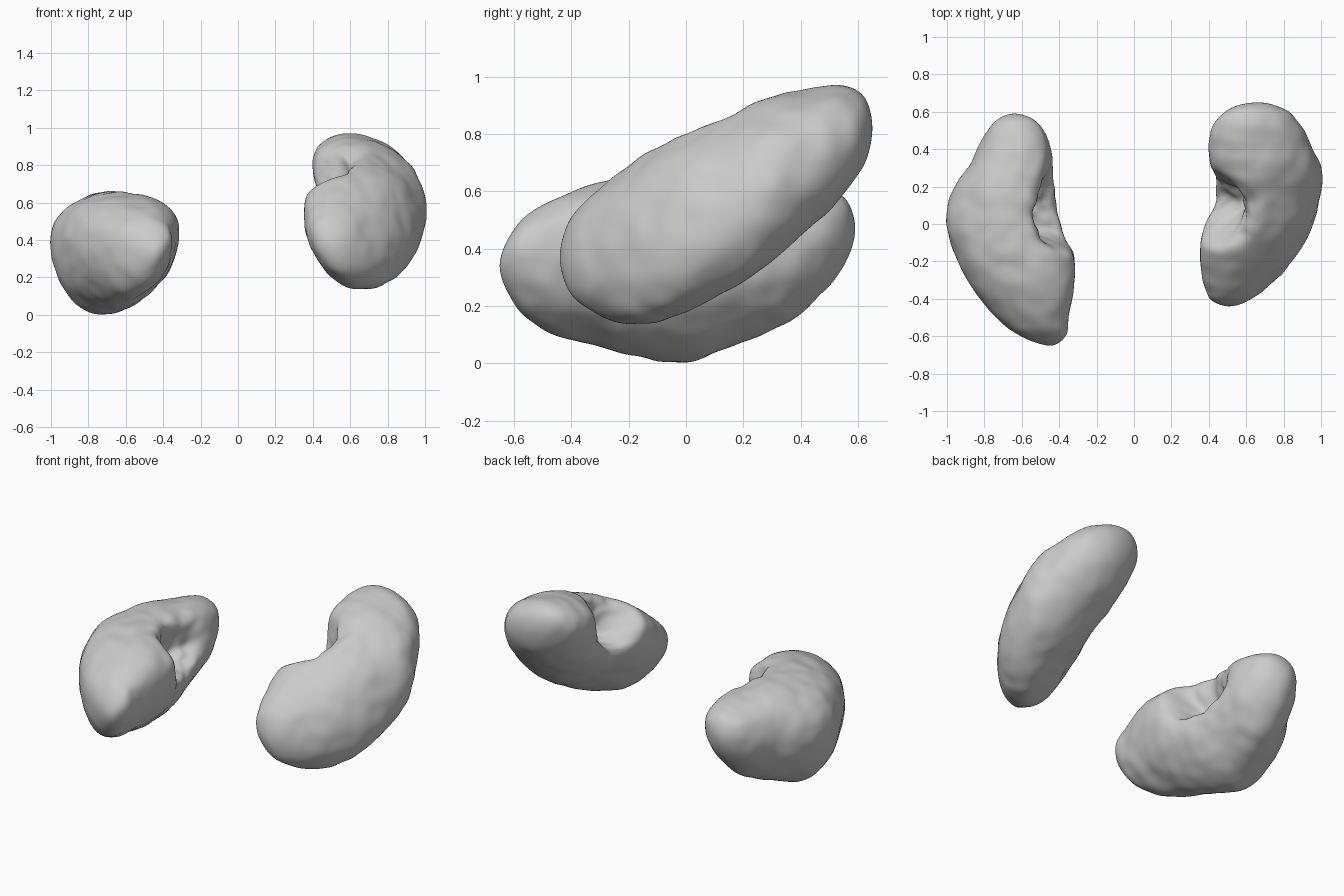
import bpy, bmesh, math
from mathutils import Vector, noise

if "Cube" in bpy.data.objects:
    bpy.data.objects.remove(bpy.data.objects["Cube"])

RINGS, SIDES = 110, 96


def catmull(p, t):
    """Smooth interpolation through the station list (t in index units)."""
    i = min(int(t), len(p) - 4)
    f = t - i
    out = []
    for a, b, c, d in zip(p[i], p[i + 1], p[i + 2], p[i + 3]):
        out.append(0.5 * (2 * b + (c - a) * f + (2 * a - 5 * b + 4 * c - d) * f ** 2
                          + (3 * b - a - 3 * c + d) * f ** 3))
    return out


def flip(s):
    """Mirrored ghost station, so that the pole closes round."""
    return (s[0], s[2], s[1], s[4], s[3])


def dent(v, centre, out, axis, front, back, across, depth):
    """Push the surface inwards around the hilum, with a steep front wall."""
    d = v - centre
    u, w, t = d.dot(axis), d.dot(out.cross(axis)), d.dot(out)
    along = (u / front) ** 4 if u < 0 else (u / back) ** 2
    k = math.exp(-along - (w / across) ** 2 - (t / 0.3) ** 2)
    rough = 1 + 0.25 * noise.noise(v * 14)
    return v - out * depth * k * rough


def kidney(name, stations, lean, keel, hilum):
    # stations: y, x min, x max, z min, z max
    pts = [flip(stations[1])] + stations + [flip(stations[-2])]
    centre, out, axis, *sizes = hilum
    centre, out, axis = Vector(centre), Vector(out).normalized(), Vector(axis).normalized()
    bm = bmesh.new()
    rings = []
    for r in range(RINGS + 1):
        y, x0, x1, z0, z1 = catmull(pts, r / RINGS * (len(stations) - 1))
        mid = Vector(((x0 + x1) / 2, y, (z0 + z1) / 2))
        ring = []
        for s in range(SIDES):
            a = 2 * math.pi * s / SIDES
            # leaning oval, widest above its middle
            v = mid + Vector(((x1 - x0) / 2 * math.cos(a), 0, (z1 - z0) / 2
                              * (math.sin(a + lean) + keel * math.cos(a + lean) ** 2)))
            # soft organic lumps
            lump = 0.011 * noise.noise(v * 4.5) + 0.007 * noise.noise(v * 11)
            size = (v - mid).length
            if size > 1e-4:
                v += (v - mid) / size * lump * min(1, size / 0.15)
            ring.append(bm.verts.new(dent(v, centre, out, axis, *sizes)))
        rings.append(ring)
    for lo, hi in zip(rings, rings[1:]):
        for s in range(SIDES):
            n = (s + 1) % SIDES
            bm.faces.new((lo[s], lo[n], hi[n], hi[s]))
    bmesh.ops.remove_doubles(bm, verts=bm.verts, dist=0.0005)
    bmesh.ops.recalc_face_normals(bm, faces=bm.faces)
    for f in bm.faces:
        f.smooth = True
    mesh = bpy.data.meshes.new(name)
    bm.to_mesh(mesh)
    bm.free()
    bpy.context.collection.objects.link(bpy.data.objects.new(name, mesh))


# kidney on the -x side, lying nearly level
kidney("left_kidney", [
    (-0.65, -0.45, -0.45, 0.34, 0.34),
    (-0.60, -0.61, -0.365, 0.21, 0.47),
    (-0.50, -0.74, -0.345, 0.12, 0.55),
    (-0.35, -0.86, -0.325, 0.07, 0.62),
    (-0.18, -0.95, -0.315, 0.025, 0.65),
    (0.00, -1.00, -0.35, 0.005, 0.66),
    (0.18, -0.96, -0.39, 0.07, 0.655),
    (0.35, -0.86, -0.42, 0.14, 0.635),
    (0.48, -0.80, -0.47, 0.25, 0.61),
    (0.56, -0.73, -0.54, 0.36, 0.57),
    (0.59, -0.64, -0.64, 0.47, 0.47),
], 0.10, 0.2, ((-0.38, 0.02, 0.52), (0.85, -0.05, 0.5), (0, 1, 0.05), 0.13, 0.21, 0.12, 0.25))

# kidney on the +x side, its rear pole raised
kidney("right_kidney", [
    (-0.44, 0.51, 0.51, 0.37, 0.37),
    (-0.41, 0.42, 0.61, 0.26, 0.49),
    (-0.34, 0.38, 0.71, 0.19, 0.575),
    (-0.20, 0.35, 0.85, 0.135, 0.69),
    (-0.05, 0.36, 0.94, 0.16, 0.80),
    (0.12, 0.40, 0.985, 0.245, 0.86),
    (0.28, 0.40, 1.00, 0.34, 0.925),
    (0.42, 0.40, 0.95, 0.46, 0.96),
    (0.54, 0.43, 0.88, 0.58, 0.97),
    (0.62, 0.52, 0.79, 0.69, 0.93),
    (0.65, 0.66, 0.66, 0.82, 0.82),
], -0.28, 0.1, ((0.42, 0.06, 0.76), (-0.8, -0.35, 0.5), (0, 0.8, 0.6), 0.15, 0.15, 0.13, 0.23))
